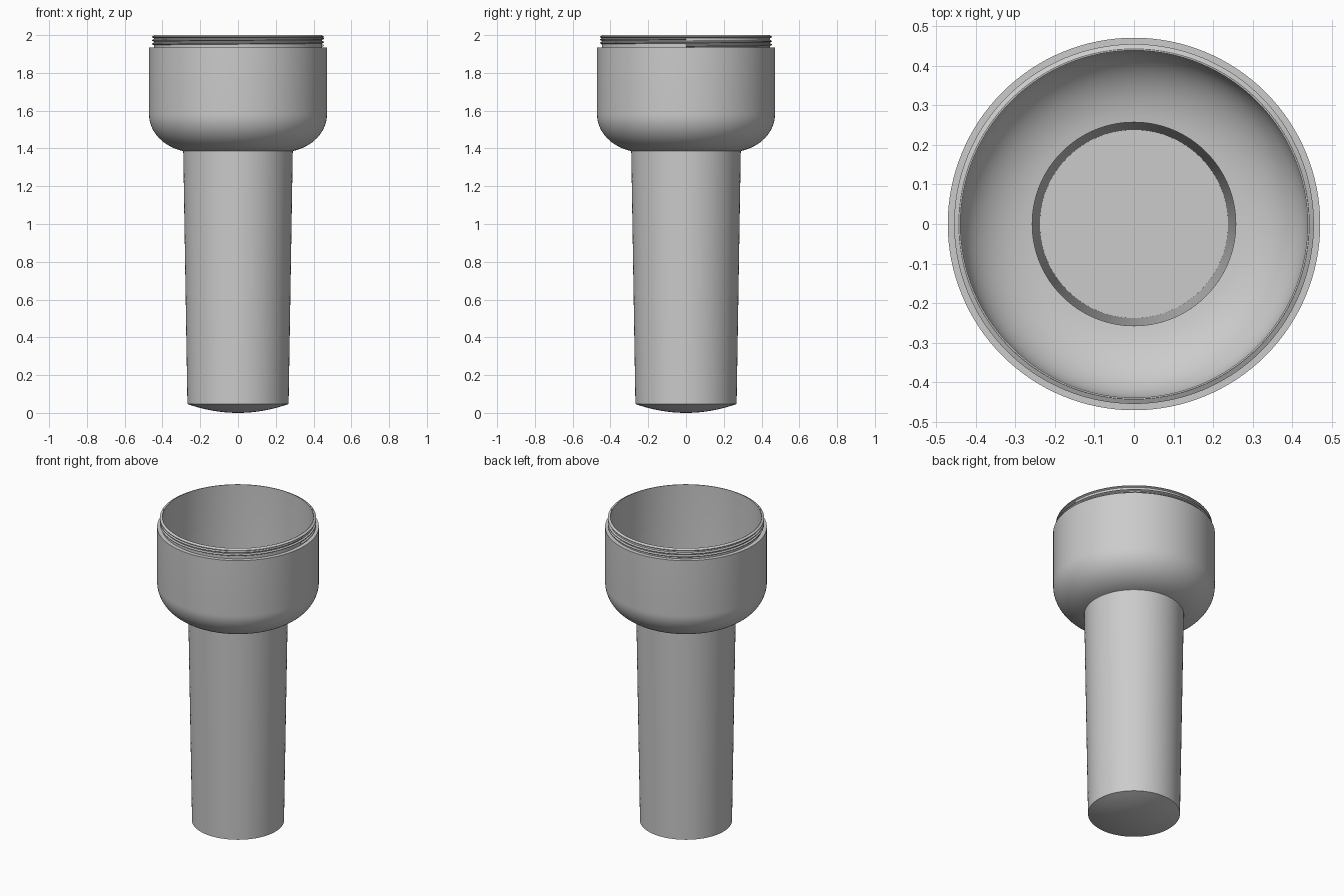
import bpy, bmesh
from math import pi, sin, cos, radians
from mathutils import Vector

cube = bpy.data.objects.get("Cube")
if cube:
    bpy.data.objects.remove(cube)

SEGMENTS = 128

grey = bpy.data.materials.new("plain grey")
grey.use_nodes = True
colour = (0.6, 0.6, 0.6, 1)
grey.diffuse_color = colour
grey.node_tree.nodes["Principled BSDF"].inputs["Base Color"].default_value = colour


def spin_profile(name, points, closed=False, turns=1, rise=0.0):
    """Revolve (radius, height) points about z, climbing by rise per turn."""
    bm = bmesh.new()
    verts = [bm.verts.new((r, 0, z)) for r, z in points]
    pairs = list(zip(verts, verts[1:]))
    if closed:
        pairs.append((verts[-1], verts[0]))
    edges = [bm.edges.new(p) for p in pairs]
    bmesh.ops.spin(bm, geom=verts + edges, cent=(0, 0, 0), axis=(0, 0, 1),
                   angle=2 * pi * turns, steps=SEGMENTS * turns,
                   dvec=Vector((0, 0, rise / SEGMENTS)))
    bmesh.ops.remove_doubles(bm, verts=bm.verts, dist=1e-5)
    if closed:
        bmesh.ops.holes_fill(bm, edges=[e for e in bm.edges if e.is_boundary])
    bmesh.ops.recalc_face_normals(bm, faces=bm.faces)
    mesh = bpy.data.meshes.new(name)
    bm.to_mesh(mesh)
    bm.free()
    mesh.materials.append(grey)
    ob = bpy.data.objects.new(name, mesh)
    bpy.context.collection.objects.link(ob)
    bpy.ops.object.select_all(action="DESELECT")
    ob.select_set(True)
    bpy.context.view_layer.objects.active = ob
    bpy.ops.object.shade_smooth_by_angle(angle=radians(28))
    return ob


def arc(cx, cz, rx, rz, start, end, steps=16):
    angles = [radians(start + (end - start) * i / steps) for i in range(steps + 1)]
    return [(cx + rx * cos(a), cz + rz * sin(a)) for a in angles]


# Hollow body: domed foot, tapered shaft, rounded bowl, neck, then the inside
dome = [(0.268 * i / 10, 0.047 * (i / 10) ** 2) for i in range(11)]
bowl_outside = arc(0.23, 1.58, 0.241, 0.2, -75.5, 0)
bowl_inside = arc(0.23, 1.58, 0.21, 0.165, 0, -82.5)
body = dome + [(0.29, 1.386)] + bowl_outside
body += [(0.471, 1.935), (0.446, 1.935), (0.446, 1.995), (0.443, 2.0), (0.439, 2.0)]
body += bowl_inside + [(0.238, 0.06), (0, 0.06)]
spin_profile("hollow_body", body)

# Helical screw thread around the neck
pitch = 0.018
thread = [(0.444, -0.008), (0.455, -0.002), (0.455, 0.002), (0.444, 0.008)]
spin_profile("neck_thread", [(r, z + 1.945) for r, z in thread],
             closed=True, turns=2, rise=pitch)

# Rounded end ring of the thread, just below the lip
spin_profile("lip_ring", [(r, z + 1.991) for r, z in thread], closed=True)
